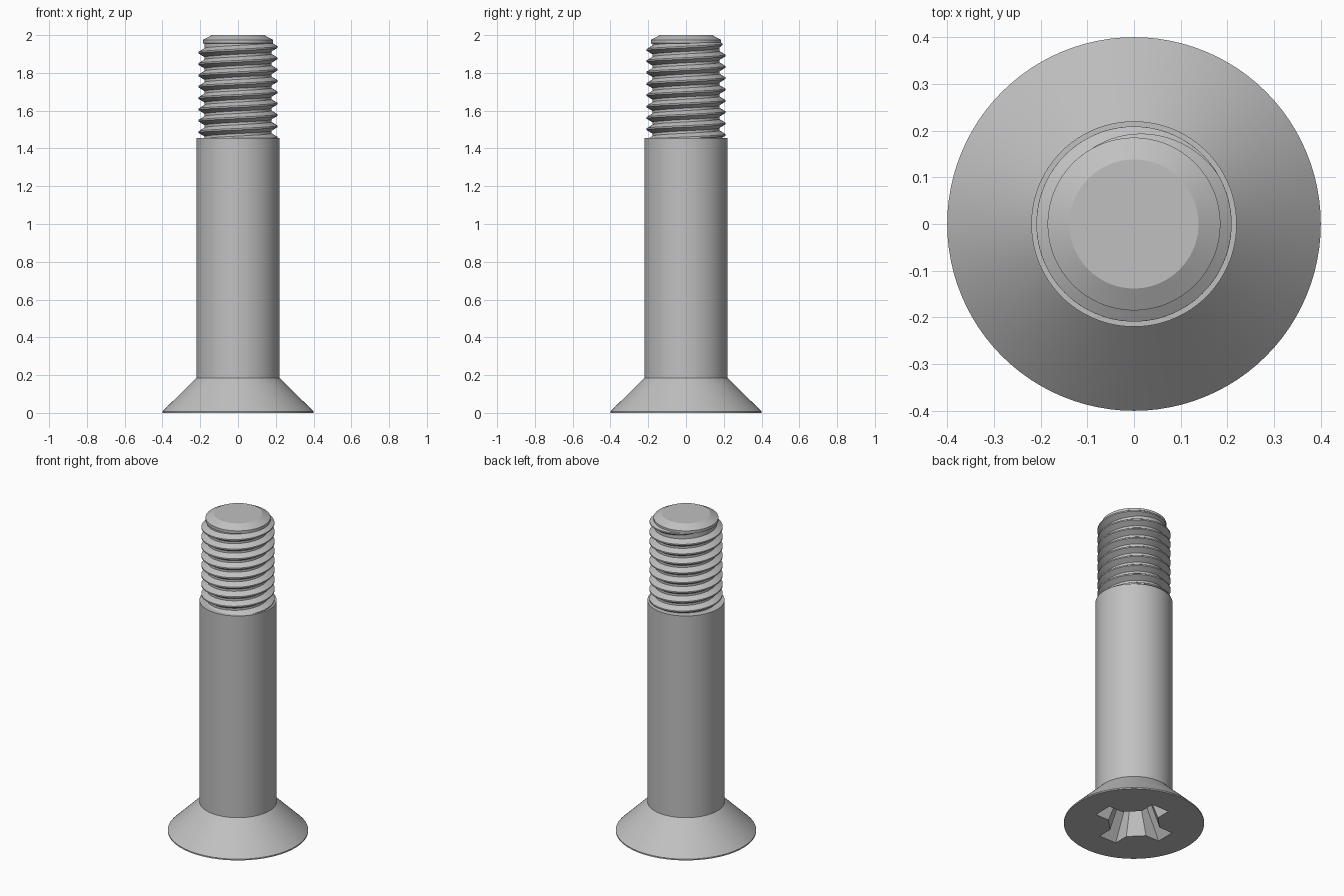
import bpy
import bmesh
import math

cube = bpy.data.objects.get("Cube")
if cube:
    bpy.data.objects.remove(cube, do_unlink=True)

SEGMENTS = 96
ROOT_R, CREST_R, PITCH = 0.177, 0.209, 0.06

steel = bpy.data.materials.new("steel grey")
steel.use_nodes = True
steel.diffuse_color = (0.53, 0.53, 0.53, 1)
steel.node_tree.nodes["Principled BSDF"].inputs["Base Color"].default_value = (0.53, 0.53, 0.53, 1)


def finish(name, bm):
    """Turn a bmesh into a steel object."""
    bmesh.ops.recalc_face_normals(bm, faces=bm.faces)
    mesh = bpy.data.meshes.new(name)
    bm.to_mesh(mesh)
    bm.free()
    mesh.materials.append(steel)
    obj = bpy.data.objects.new(name, mesh)
    bpy.context.collection.objects.link(obj)
    return obj


def activate(obj):
    bpy.ops.object.select_all(action='DESELECT')
    obj.select_set(True)
    bpy.context.view_layer.objects.active = obj


def smooth(obj, angle=25):
    activate(obj)
    bpy.ops.object.shade_smooth_by_angle(angle=math.radians(angle))


def loft(name, rings):
    """Closed solid through rings with equal point counts."""
    bm = bmesh.new()
    loops = [[bm.verts.new(p) for p in ring] for ring in rings]
    n = len(loops[0])
    for a, b in zip(loops, loops[1:]):
        for i in range(n):
            j = (i + 1) % n
            bm.faces.new((a[i], a[j], b[j], b[i]))
    bm.faces.new(loops[0])
    bm.faces.new(loops[-1])
    return finish(name, bm)


def circle(r, z):
    return [(r * math.cos(2 * math.pi * i / SEGMENTS),
             r * math.sin(2 * math.pi * i / SEGMENTS), z) for i in range(SEGMENTS)]


def cross(length, width, corner, z):
    """Four-armed outline with chamfered inner corners."""
    pts = []
    for k in range(4):
        c, s = math.cos(k * math.pi / 2), math.sin(k * math.pi / 2)
        for x, y in ((corner, -width), (length, -width), (length, width), (corner, width)):
            pts.append((x * c - y * s, x * s + y * c, z))
    return pts


# Countersunk head, shank, thread core and chamfered tip
profile = [(0.4, 0), (0.4, 0.008), (0.22, 0.185), (0.22, 1.455), (ROOT_R, 1.455),
           (ROOT_R, 1.955), (0.185, 1.957), (0.185, 1.975), (0.138, 2.0)]
body = loft("screw_body", [circle(r, z) for r, z in profile])

# Tapered cross recess in the underside of the head
cutter = loft("recess_cutter", [cross(0.242, 0.062, 0.144, -0.01),
                                cross(0.234, 0.060, 0.140, 0.0),
                                cross(0.105, 0.034, 0.068, 0.21)])
cutter.hide_render = True
mod = body.modifiers.new("recess", 'BOOLEAN')
mod.operation = 'DIFFERENCE'
mod.solver = 'EXACT'
mod.object = cutter
activate(body)
bpy.ops.object.modifier_apply(modifier=mod.name)
bpy.data.objects.remove(cutter, do_unlink=True)
smooth(body)

# Right-handed helical thread, fading out at the tip
STEPS = 72
FADE_START, FADE_END = math.radians(30), math.radians(150)
start = -2 * math.pi * 8.4
count = int((FADE_END - start) / (2 * math.pi) * STEPS)
rings = []
for i in range(count + 1):
    t = start + (FADE_END - start) * i / count
    z = 1.937 + PITCH * t / (2 * math.pi)
    fade = max(0, (t - FADE_START) / (FADE_END - FADE_START))
    crest = CREST_R - (CREST_R - ROOT_R) * fade
    half = 0.026 * (1 - 0.5 * fade)
    section = [(ROOT_R - 0.004, -half), (crest, -0.004), (crest, 0.004), (ROOT_R - 0.004, half)]
    rings.append([(r * math.cos(t), r * math.sin(t), z + dz) for r, dz in section])
thread = loft("screw_thread", rings)
smooth(thread)
